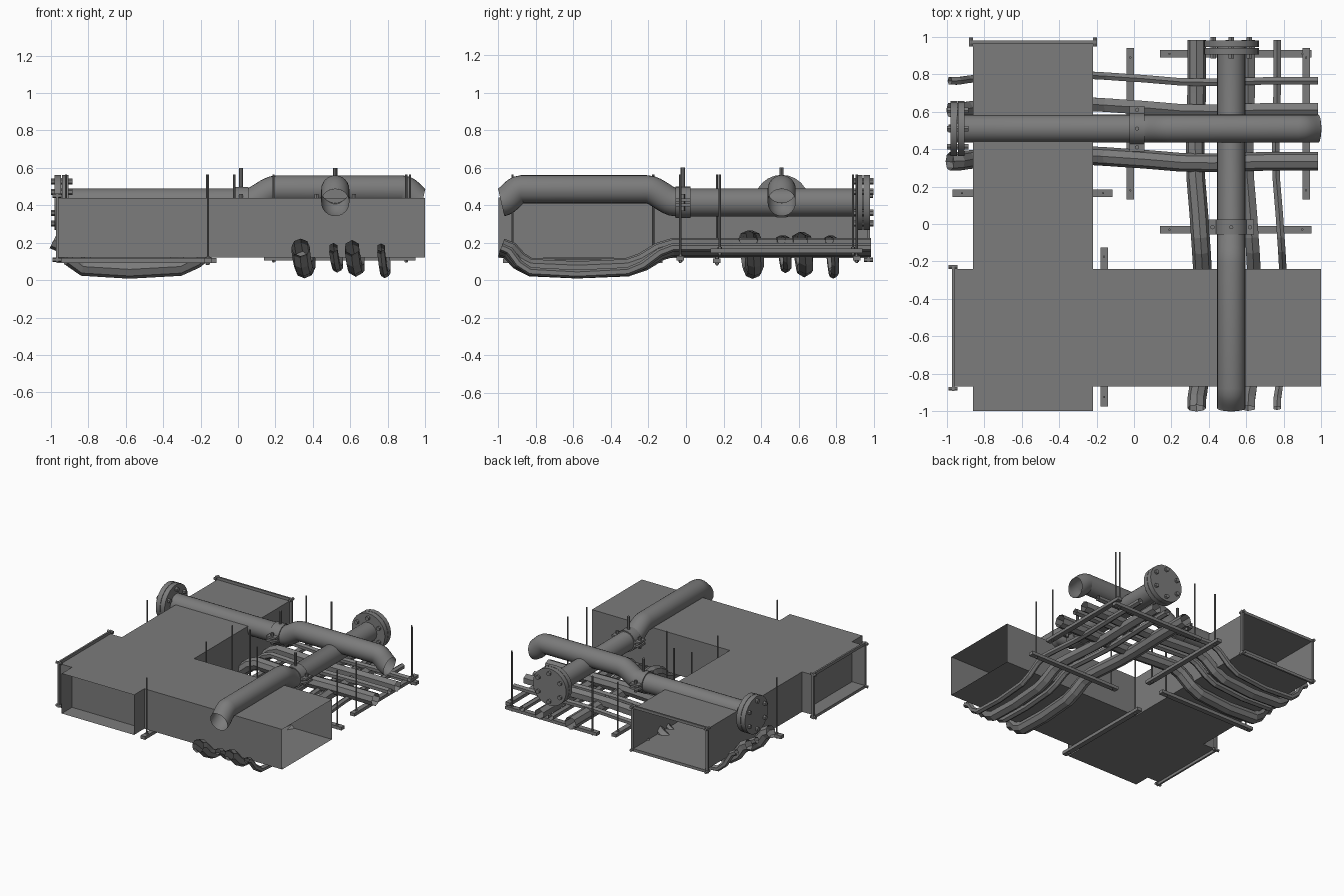
import bpy, bmesh, math
from mathutils import Vector, Matrix

cube = bpy.data.objects.get("Cube")
if cube:
    bpy.data.objects.remove(cube)

steel = bpy.data.materials.new("grey_steel")
steel.use_nodes = True
GREY = (0.2, 0.2, 0.2, 1)
steel.diffuse_color = GREY
steel.node_tree.nodes["Principled BSDF"].inputs["Base Color"].default_value = GREY


def finish(name, bm, smooth=False):
    bmesh.ops.recalc_face_normals(bm, faces=bm.faces)
    mesh = bpy.data.meshes.new(name)
    bm.to_mesh(mesh)
    bm.free()
    mesh.materials.append(steel)
    obj = bpy.data.objects.new(name, mesh)
    bpy.context.collection.objects.link(obj)
    if smooth:
        bpy.ops.object.select_all(action="DESELECT")
        obj.select_set(True)
        bpy.context.view_layer.objects.active = obj
        bpy.ops.object.shade_smooth_by_angle(angle=math.radians(40))
    return obj


def at(axis, along, side, z):
    """Point given by distance along a run, sideways position and height."""
    return Vector((along, side, z)) if axis == "x" else Vector((side, along, z))


def add_box(bm, a, b):
    mid, size = (a + b) / 2, b - a
    bmesh.ops.create_cube(bm, size=1, matrix=Matrix.Translation(mid)
                          @ Matrix.Diagonal((*size, 1)))


def add_rod(bm, a, b, radius, sides):
    turn = (b - a).to_track_quat("Z", "Y").to_matrix().to_4x4()
    bmesh.ops.create_cone(bm, cap_ends=True, segments=sides, radius1=radius,
                          radius2=radius, depth=(b - a).length,
                          matrix=Matrix.Translation((a + b) / 2) @ turn)


def sweep(name, path, radius, sides, smooth):
    """Open tube along a path."""
    bm = bmesh.new()
    rings = []
    for i, p in enumerate(path):
        ahead = path[min(i + 1, len(path) - 1)] - path[max(i - 1, 0)]
        across = ahead.cross(Vector((0, 0, 1))).normalized()
        up = across.cross(ahead).normalized()
        ring = []
        for k in range(sides):
            a = math.tau * k / sides + math.pi / 2
            ring.append(bm.verts.new(p + radius * (math.cos(a) * across + math.sin(a) * up)))
        rings.append(ring)
    for r, s in zip(rings, rings[1:]):
        for k in range(sides):
            j = (k + 1) % sides
            bm.faces.new((r[k], r[j], s[j], s[k]))
    finish(name, bm, smooth)


BOTTOM, TOP = 0.12, 0.44


def duct(name, axis, start, end, low, high):
    """Sheet-metal duct open at both ends."""
    bm = bmesh.new()
    corners = [(low, BOTTOM), (high, BOTTOM), (high, TOP), (low, TOP)]
    rings = [[bm.verts.new(at(axis, t, s, z)) for s, z in corners] for t in (start, end)]
    for k in range(4):
        j = (k + 1) % 4
        bm.faces.new((rings[0][k], rings[0][j], rings[1][j], rings[1][k]))
    finish(name, bm)


def duct_flange(name, axis, t, low, high):
    """Rim around a duct end with a bolt at each corner."""
    bm = bmesh.new()
    w, h = 0.022, 0.007
    for z in (BOTTOM, TOP):
        out = -w if z == BOTTOM else w
        z0, z1 = sorted((z, z + out))
        add_box(bm, at(axis, t - h, low - w, z0), at(axis, t + h, high + w, z1))
    for s, out in ((low, -w), (high, w)):
        s0, s1 = sorted((s, s + out))
        add_box(bm, at(axis, t - h, s0, BOTTOM), at(axis, t + h, s1, TOP))
        for z in (BOTTOM - w / 2, TOP + w / 2):
            c = s + out / 2
            add_rod(bm, at(axis, t - 0.024, c, z), at(axis, t + 0.024, c, z), 0.012, 6)
    finish(name, bm)


def hanger(name, axis, side, start, end, z):
    """Cross bar hung from two threaded rods with nuts."""
    bm = bmesh.new()
    add_box(bm, at(axis, start, side - 0.02, z), at(axis, end, side + 0.02, z + 0.025))
    for t in (start + 0.05, end - 0.05):
        add_rod(bm, at(axis, t, side, z - 0.012), at(axis, t, side, 0.565), 0.006, 8)
        add_rod(bm, at(axis, t, side, z - 0.008), at(axis, t, side, z + 0.033), 0.011, 6)
    finish(name, bm)


# Crossing ducts and their end flanges
duct("long_duct", "y", -1.0, 0.97, -0.86, -0.22)
duct("cross_duct", "x", -0.97, 1.0, -0.87, -0.24)
duct_flange("long_duct_flange", "y", 0.973, -0.86, -0.22)
duct_flange("cross_duct_flange", "x", -0.967, -0.87, -0.24)

# Hangers below the ducts and the small pipes
hanger("long_duct_hanger", "x", 0.165, -0.97, -0.115, 0.092)
hanger("cross_duct_hanger", "y", -0.16, -0.975, -0.125, 0.092)
for side in (-0.02, 0.92):
    hanger("upper_pipe_hanger", "y", side, 0.13, 0.94, 0.145)
for side in (-0.03, 0.91):
    hanger("lower_pipe_hanger", "x", side, 0.14, 0.95, 0.105)

# Small pipes dipping under the ducts: distance, dip amount, sideways drift
RUN = [(-0.985, 0, 0), (-0.94, 0.15, 0), (-0.89, 0.65, 0.008), (-0.83, 0.95, 0.015),
       (-0.58, 1.05, 0.02), (-0.31, 0.95, 0.03), (-0.23, 0.7, 0.03), (-0.14, 0.2, 0.025),
       (-0.07, 0, 0.02), (0.05, 0, 0.012), (0.25, 0, -0.005), (0.42, 0, -0.008),
       (0.7, 0, 0), (0.985, 0, 0)]
PIPES = [(0.335, 0.05, 0.065, 8), (0.51, 0.025, 0.07, 6),
         (0.61, 0.042, 0.065, 6), (0.765, 0.023, 0.04, 6)]
for axis, height in (("x", 0.215), ("y", 0.175)):
    for side, radius, low, sides in PIPES:
        path = [at(axis, t, side + drift, height + (low - height) * dip)
                for t, dip, drift in RUN]
        sweep("small_pipe_" + axis, path, radius, sides, False)

# Main pipes, each rising over the other run and ending in a bolted flange
BASE, RAISE, R = 0.415, 0.07, 0.075


def ramp(a, b, direction):
    """Smooth rise (1) or drop (-1) between two distances."""
    pts = []
    for i in range(9):
        f = i / 8
        s = f * f * (3 - 2 * f)
        pts.append((a + (b - a) * f, BASE + RAISE * (s if direction > 0 else 1 - s)))
    return pts


for axis, sign, side, label in (("x", 1, 0.51, "cross"), ("y", -1, 0.52, "long")):
    profile = [(-0.97, BASE)] + ramp(0.05, 0.21, 1) + ramp(0.88, 0.985, -1)
    sweep(label + "_main_pipe", [at(axis, sign * t, side, z) for t, z in profile], R, 24, True)

    # End flange: two discs and six bolts
    bm = bmesh.new()
    for t0, t1 in ((-0.982, -0.945), (-0.942, -0.905)):
        add_rod(bm, at(axis, sign * t0, side, BASE), at(axis, sign * t1, side, BASE), 0.147, 24)
    for k in range(6):
        a = math.tau * k / 6 + math.pi / 2
        s, z = side + 0.112 * math.cos(a), BASE + 0.112 * math.sin(a)
        add_rod(bm, at(axis, sign * -1.0, s, z), at(axis, sign * -0.885, s, z), 0.017, 6)
    finish(label + "_pipe_flange", bm, True)

    # Split clamp with ears, bolts and a hanging rod
    bm = bmesh.new()
    mid = 0.017
    add_rod(bm, at(axis, sign * (mid - 0.04), side, BASE),
            at(axis, sign * (mid + 0.04), side, BASE), R + 0.009, 24)
    for e in (-1, 1):
        for z in (BASE - 0.022, BASE + 0.006):
            t0, t1 = sorted((sign * (mid - 0.04), sign * (mid + 0.04)))
            s0, s1 = sorted((side + e * 0.07, side + e * 0.122))
            add_box(bm, at(axis, t0, s0, z), at(axis, t1, s1, z + 0.016))
        s = side + e * 0.1
        add_rod(bm, at(axis, sign * mid, s, BASE - 0.045),
                at(axis, sign * mid, s, BASE + 0.045), 0.012, 6)
    add_rod(bm, at(axis, sign * mid, side, BASE + R),
            at(axis, sign * mid, side, 0.6), 0.011, 8)
    finish(label + "_pipe_clamp", bm, True)
